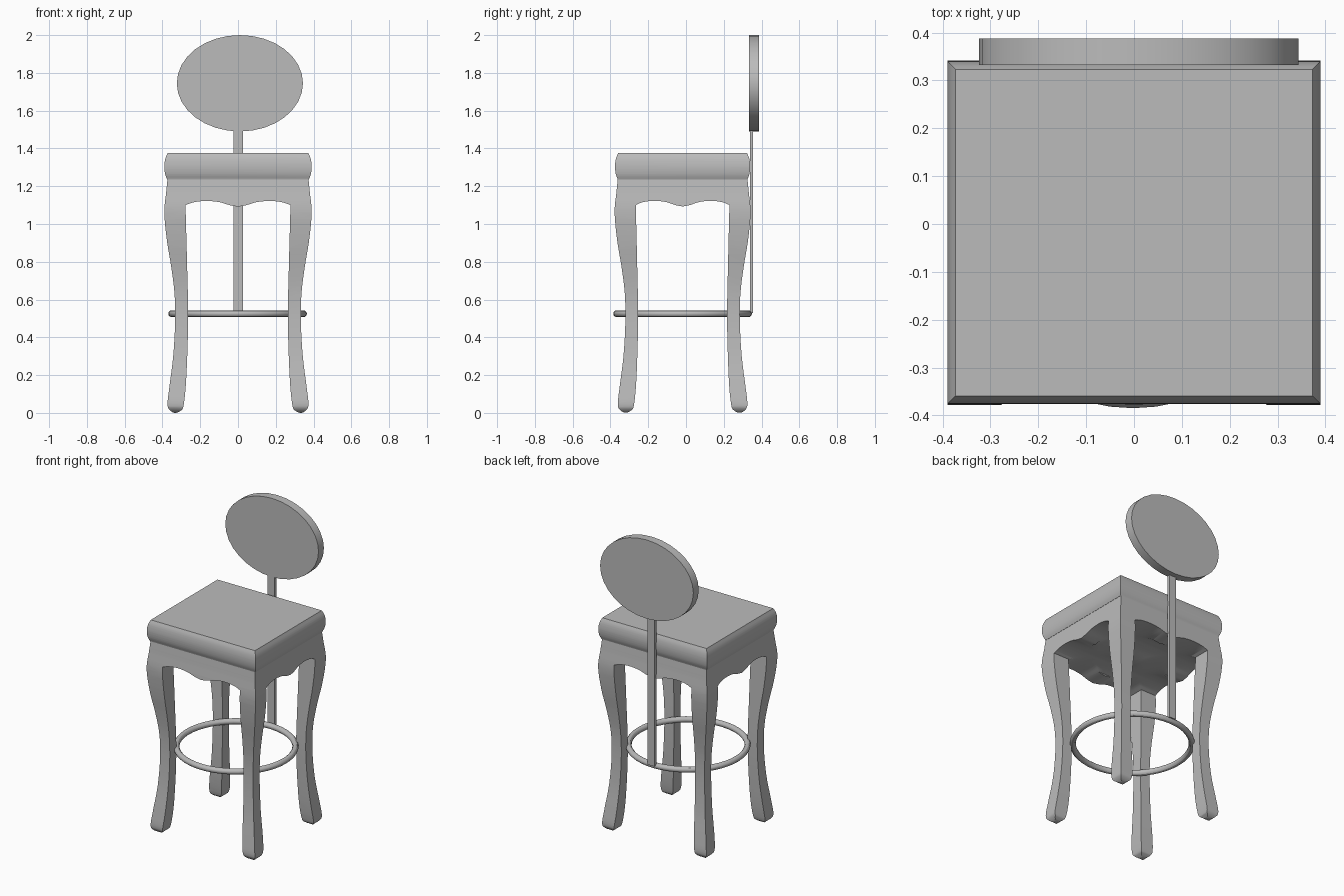
import bpy, bmesh, math
from mathutils import Vector

if "Cube" in bpy.data.objects:
    bpy.data.objects.remove(bpy.data.objects["Cube"], do_unlink=True)

CENTRE_Y = -0.018

grey = bpy.data.materials.new("plain_grey")
grey.use_nodes = True
grey.diffuse_color = (0.5, 0.5, 0.5, 1)
grey.node_tree.nodes["Principled BSDF"].inputs["Base Color"].default_value = (0.5, 0.5, 0.5, 1)


def link(name, mesh):
    obj = bpy.data.objects.new(name, mesh)
    bpy.context.collection.objects.link(obj)
    return obj


def finish(obj):
    obj.data.materials.clear()
    obj.data.materials.append(grey)
    bpy.ops.object.select_all(action="DESELECT")
    obj.select_set(True)
    bpy.context.view_layer.objects.active = obj
    bpy.ops.object.shade_smooth_by_angle(angle=math.radians(30))


def smooth_curve(points, steps=4):
    """Catmull-Rom curve through the points."""
    p = [Vector(q) for q in points]
    p = [2 * p[0] - p[1]] + p + [2 * p[-1] - p[-2]]
    out = []
    for a, b, c, d in zip(p, p[1:], p[2:], p[3:]):
        for i in range(steps):
            t = i / steps
            out.append((2 * b + (c - a) * t + (2 * a - 5 * b + 4 * c - d) * t * t
                        + (3 * b - a - 3 * c + d) * t ** 3) / 2)
    return [tuple(v) for v in out] + [tuple(points[-1])]


def extrude_profile(name, half, along_x):
    """Mirror a half profile and extrude it right through."""
    outline = half + [(-x, z) for x, z in reversed(half) if abs(x) > 1e-5]
    bm = bmesh.new()
    verts = [bm.verts.new((-0.6, x, z) if along_x else (x, -0.6, z)) for x, z in outline]
    face = bm.faces.new(verts)
    new = bmesh.ops.extrude_face_region(bm, geom=[face])["geom"]
    shift = (1.2, 0, 0) if along_x else (0, 1.2, 0)
    bmesh.ops.translate(bm, vec=shift, verts=[v for v in new if isinstance(v, bmesh.types.BMVert)])
    bmesh.ops.recalc_face_normals(bm, faces=bm.faces)
    mesh = bpy.data.meshes.new(name)
    bm.to_mesh(mesh)
    bm.free()
    return link(name, mesh)


def cross_cut(name, front_half, side_half):
    """Keep the volume shared by the front and side profiles."""
    body = extrude_profile(name, front_half, False)
    cutter = extrude_profile(name + "_cutter", side_half, True)
    cutter.hide_render = True
    cutter.location.z = 0.0007
    mod = body.modifiers.new("cross", "BOOLEAN")
    mod.operation, mod.solver, mod.object = "INTERSECT", "EXACT", cutter
    bpy.context.view_layer.update()
    deps = bpy.context.evaluated_depsgraph_get()
    result = bpy.data.meshes.new_from_object(body.evaluated_get(deps))
    body.modifiers.clear()
    body.data = result
    bpy.data.objects.remove(cutter, do_unlink=True)
    body.location.y = CENTRE_Y
    finish(body)


# Cushion with bulging sides and mitred corners
cushion = smooth_curve([(0.373, 1.375), (0.385, 1.345), (0.39, 1.305), (0.386, 1.265), (0.375, 1.235)], 3)
cushion_side = [(x - 0.032, z) for x, z in cushion]
cushion_side = [(0.341, 1.4)] + cushion_side + [(0.343, 1.2)]
cross_cut("seat_cushion", cushion, cushion_side)

# Curved legs and scalloped apron
outer = smooth_curve([(0.372, 1.25), (0.38, 1.17), (0.39, 1.06), (0.376, 0.91), (0.353, 0.77),
                      (0.336, 0.63), (0.333, 0.48), (0.343, 0.3), (0.363, 0.14), (0.373, 0.05),
                      (0.364, 0.018), (0.335, 0), (0.303, 0.012), (0.287, 0.045), (0.273, 0.2),
                      (0.264, 0.5), (0.27, 0.8), (0.278, 1.1)])
scallop = smooth_curve([(0.278, 1.1), (0.235, 1.115), (0.17, 1.122), (0.1, 1.116),
                        (0.045, 1.1), (0, 1.092)])
frame = outer + scallop[1:]
frame_side = [(x - 0.03 if x > 0.278 else x * 0.892, z) for x, z in frame]
frame_side = [(0.341, 1.28)] + frame_side
cross_cut("legs_and_apron", frame, frame_side)

# Round footrest
bpy.ops.mesh.primitive_torus_add(major_segments=48, minor_segments=12, major_radius=0.349,
                                 minor_radius=0.018, location=(-0.002, CENTRE_Y, 0.525))
footrest = bpy.context.object
footrest.name = "footrest_ring"
finish(footrest)

# Flat post carrying the backrest
bpy.ops.mesh.primitive_cube_add(size=1, location=(0.001, 0.347, 1.04))
post = bpy.context.object
post.name = "back_post"
post.scale = (0.05, 0.017, 1.02)
finish(post)

# Oval backrest
bpy.ops.mesh.primitive_cylinder_add(vertices=32, radius=1, depth=1, location=(0.01, 0.36, 1.745),
                                    rotation=(math.pi / 2, 0, 0))
backrest = bpy.context.object
backrest.name = "oval_backrest"
backrest.scale = (0.334, 0.255, 0.055)
finish(backrest)
